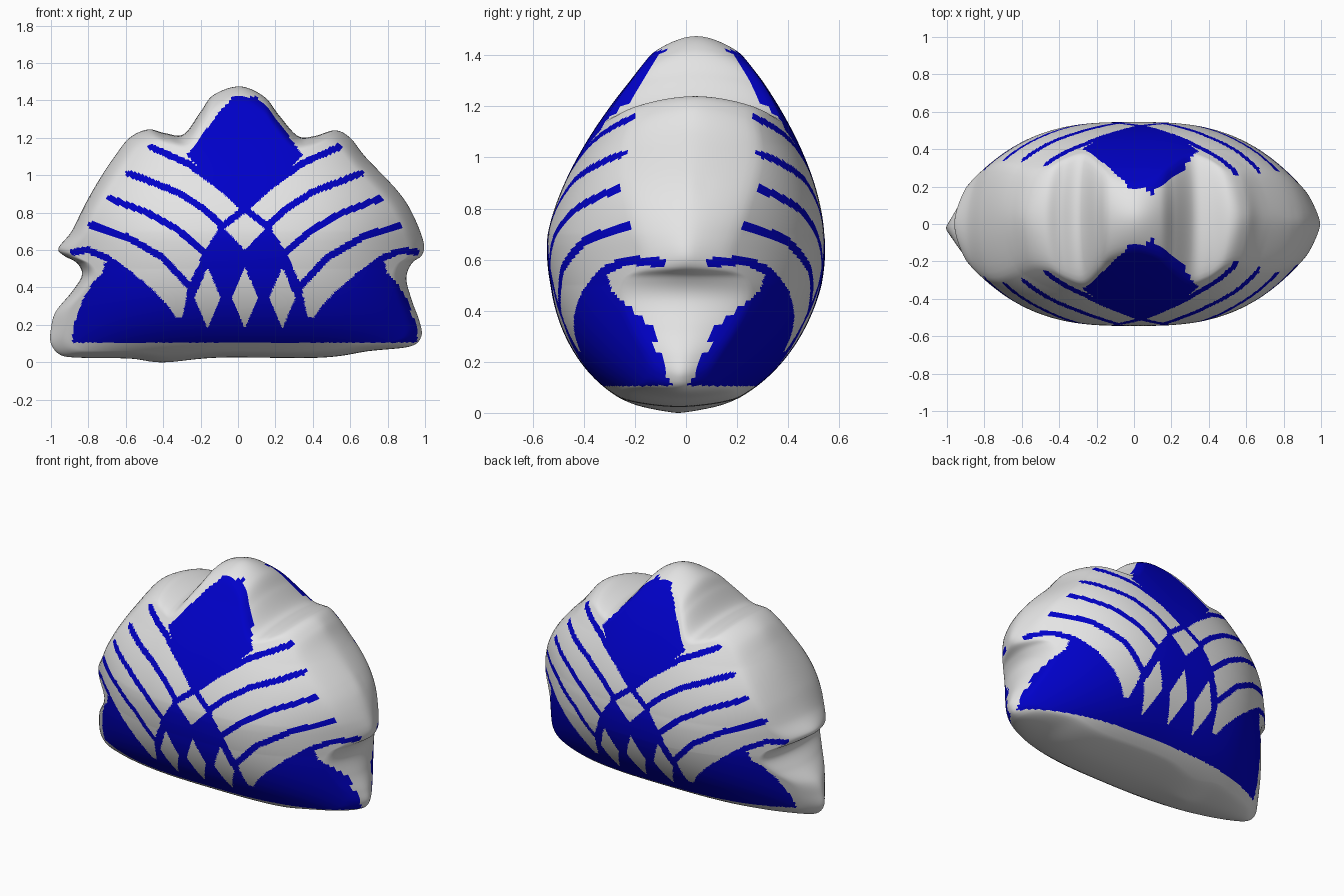
import bpy, bmesh, math
from mathutils import Vector

cube = bpy.data.objects.get("Cube")
if cube:
    bpy.data.objects.remove(cube, do_unlink=True)


def material(name, rgb):
    m = bpy.data.materials.new(name)
    m.use_nodes = True
    m.diffuse_color = (*rgb, 1)
    m.node_tree.nodes["Principled BSDF"].inputs["Base Color"].default_value = (*rgb, 1)
    return m


# Outline of the cushion, walked once around
OUTLINE = [Vector(p) for p in (
    (-1, .1), (-.95, .04), (-.85, .025), (-.58, .02), (-.4, 0), (-.1, .025), (.44, .025),
    (.7, .06), (.92, .085), (.98, .14), (.97, .22), (.93, .33), (.9, .45), (.93, .53),
    (.985, .575), (.99, .65), (.93, .8), (.85, .92), (.68, 1.1), (.6, 1.2), (.52, 1.24),
    (.41, 1.21), (.32, 1.21), (.22, 1.32), (.14, 1.42), (.01, 1.475), (-.13, 1.43),
    (-.2, 1.34), (-.29, 1.22), (-.39, 1.225), (-.48, 1.245), (-.58, 1.2), (-.66, 1.1),
    (-.74, .98), (-.82, .84), (-.89, .7), (-.96, .61), (-.93, .57), (-.86, .53),
    (-.835, .465), (-.89, .375), (-.975, .27), (-1, .18))]
CENTRE = Vector((0, .45))

# Painted pattern, as half shapes mirrored about PATTERN_X
PATTERN_X = .037
BASE_Z = .105
STRIPE = .018
STRIPES = [
    [(.5, 1.15), (.3, 1.06), (.12, .93), (0, .82), (.13, .72)],
    [(.62, 1.01), (.36, .91), (.22, .82), (.12, .73)],
    [(.72, .875), (.52, .8), (.36, .71), (.22, .59)],
    [(.825, .735), (.63, .67), (.44, .56), (.3, .41)],
    [(.915, .59), (.84, .6), (.73, .555)]]
FIELDS = [
    [(-.01, 1.42), (.06, 1.42), (.12, 1.36), (.31, 1.11), (.2, .99), (-.01, .83)],
    [(-.01, .59), (0, .6), (.085, .69), (.13, .73), (.22, .59), (.3, .41), (.335, .235),
     (.335, 0), (-.01, 0)],
    [(.33, 0), (.33, .24), (.37, .24), (.41, .3), (.49, .385), (.6, .48), (.71, .56),
     (.75, .53), (.76, .48), (.81, .43), (.87, .33), (.895, .25), (.92, .2), (.92, 0)]]
GAPS = [0, .2]


def inside(u, z, poly):
    hit = False
    for (ax, az), (bx, bz) in zip(poly, poly[1:] + poly[:1]):
        if (az > z) != (bz > z) and u < ax + (z - az) * (bx - ax) / (bz - az):
            hit = not hit
    return hit


def near_line(u, z, line):
    p = Vector((u, z))
    for a, b in zip(line, line[1:]):
        a, b = Vector(a), Vector(b)
        t = max(0, min(1, (p - a).dot(b - a) / (b - a).length_squared))
        if (a.lerp(b, t) - p).length < STRIPE:
            return True
    return False


def is_blue(x, z):
    u = abs(x - PATTERN_X)
    if z < BASE_Z:
        return False
    if any(abs(u - g) / .07 + abs(z - .345) / .165 < 1 for g in GAPS):
        return False
    return any(inside(u, z, f) for f in FIELDS) or any(near_line(u, z, s) for s in STRIPES)


def smooth_loop(pts, spacing):
    """Closed Catmull-Rom curve through the points, evenly sampled."""
    out, n = [], len(pts)
    for i in range(n):
        a, b, c, d = (pts[(i + k) % n] for k in (-1, 0, 1, 2))
        steps = max(3, round((c - b).length / spacing))
        for k in range(steps):
            t = k / steps
            out.append(.5 * (2 * b + (c - a) * t + (2 * a - 5 * b + 4 * c - d) * t * t
                             + (3 * b - a - 3 * c + d) * t ** 3))
    return out


def half_depth(x, z):
    """Half thickness of the swollen body, before the rounded rim."""
    dz = z - .65
    if dz > 0:
        p = 1 - (dz / .95) ** 1.7
    else:
        p = math.sqrt(max(0, 1 - (dz / .655) ** 2))
    q = max(0, 1 - (abs(x) / 1.05) ** 2.9)
    lens = math.sqrt(max(0, p * p + q * q - 1))
    w = .7 * max(0, min(1, dz / .4))
    return .545 * (p * q * (1 - w) + lens * w)


def mid_y(z):
    return -.03 * max(0, 1 - z / .5) + .04 * max(0, min(1, (z - .7) / .6))


# Rings from the rim inward: (scale, share of full thickness)
RIM, RIM_STEPS, INNER = .08, 8, 84
rings = []
for i in range(RIM_STEPS + 1):
    a = math.pi / 2 * i / RIM_STEPS
    rings.append((1 - RIM * (1 - math.cos(a)), math.sin(a)))
rings += [((1 - RIM) * (1 - i / INNER), 1) for i in range(1, INNER)]

# Cushion body: front and back sheets sharing the rim
bm = bmesh.new()
loop = smooth_loop(OUTLINE, .012)
count = len(loop)


def add_vert(p, side, share):
    x, z = p
    return bm.verts.new((x, mid_y(z) + side * share * half_depth(x, z), z))


def add_face(verts):
    f = bm.faces.new(verts)
    c = f.calc_center_median()
    f.material_index = int(is_blue(c.x, c.z))
    f.smooth = True


edge = [add_vert(p, 0, 0) for p in loop]
for side in (-1, 1):
    outer = edge
    for scale, share in rings[1:]:
        inner = [add_vert(CENTRE.lerp(p, scale), side, share) for p in loop]
        for i in range(count):
            j = (i + 1) % count
            quad = [outer[i], outer[j], inner[j], inner[i]]
            add_face(quad if side < 0 else quad[::-1])
        outer = inner
    hub = add_vert(CENTRE, side, 1)
    for i in range(count):
        tri = [outer[i], outer[(i + 1) % count], hub]
        add_face(tri if side < 0 else tri[::-1])

bmesh.ops.recalc_face_normals(bm, faces=bm.faces)
mesh = bpy.data.meshes.new("cushion_body")
bm.to_mesh(mesh)
bm.free()
mesh.materials.append(material("light grey", (.78, .78, .78)))
mesh.materials.append(material("deep blue", (0, 0, .58)))
body = bpy.data.objects.new("cushion_body", mesh)
bpy.context.collection.objects.link(body)
